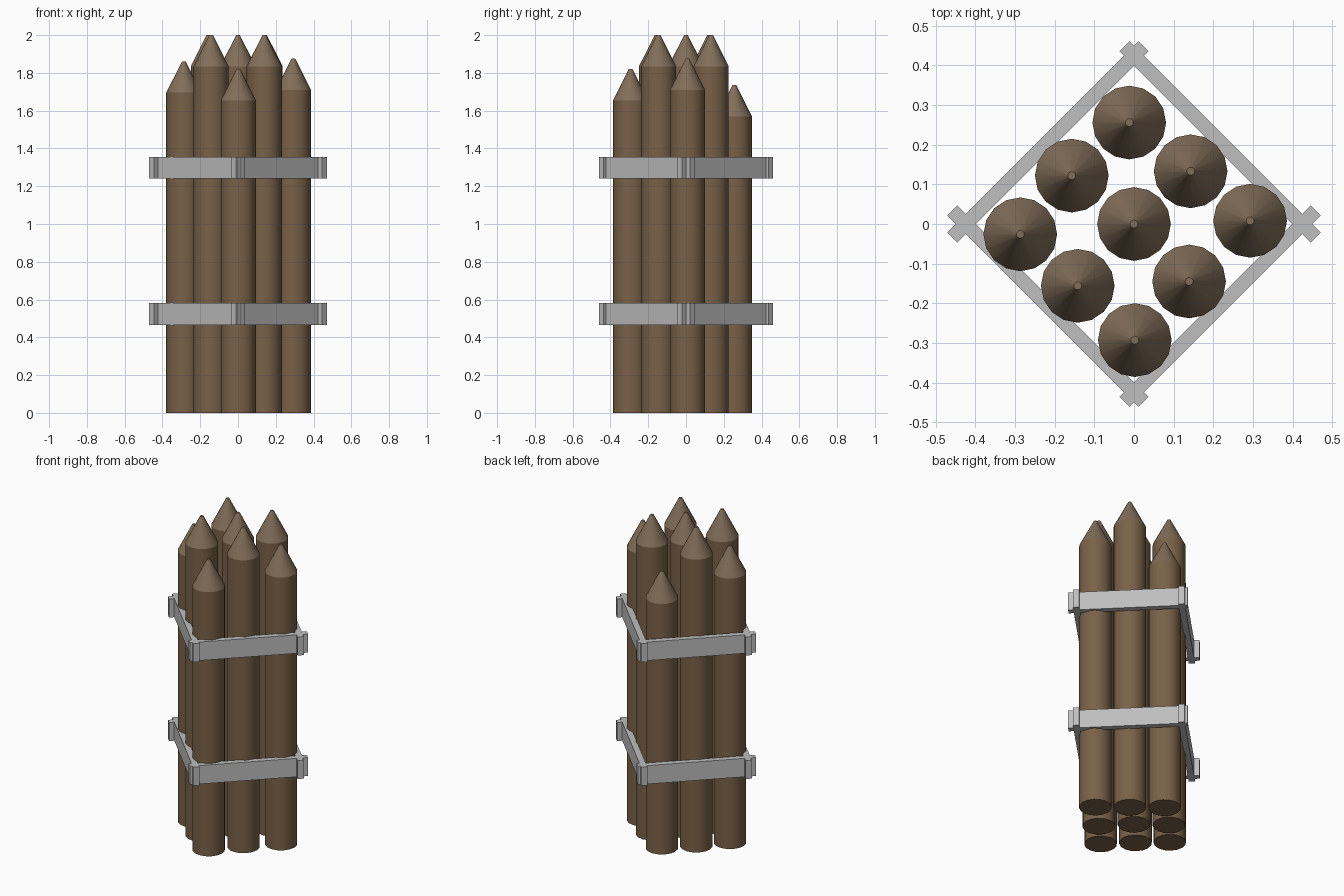
import bpy, bmesh
from math import radians, pi, sqrt
from mathutils import Matrix

cube = bpy.data.objects.get("Cube")
if cube:
    bpy.data.objects.remove(cube, do_unlink=True)


def material(name, rgb):
    mat = bpy.data.materials.new(name)
    mat.use_nodes = True
    color = (*rgb, 1)
    mat.diffuse_color = color
    mat.node_tree.nodes["Principled BSDF"].inputs["Base Color"].default_value = color
    return mat


bark = material("brown bark", (0.19, 0.12, 0.065))
cut_wood = material("pale cut wood", (0.22, 0.155, 0.10))
metal = material("grey band", (0.52, 0.52, 0.52))

SIDES, RADIUS, TIP_RADIUS, TIP_HEIGHT = 16, 0.093, 0.01, 0.165


def make_object(name, bm, mats):
    mesh = bpy.data.meshes.new(name)
    bm.to_mesh(mesh)
    bm.free()
    for mat in mats:
        mesh.materials.append(mat)
    obj = bpy.data.objects.new(name, mesh)
    bpy.context.collection.objects.link(obj)
    return obj


def log(name, x, y, height):
    """Round post with a sharpened, blunt-ended tip."""
    bm = bmesh.new()
    shoulder = height - TIP_HEIGHT
    bmesh.ops.create_cone(bm, cap_ends=True, segments=SIDES, radius1=RADIUS, radius2=RADIUS,
                          depth=shoulder, matrix=Matrix.Translation((0, 0, shoulder / 2)))
    top = max(bm.faces, key=lambda f: f.calc_center_median().z)
    # Raise the top cap into the sharpened point
    raised = bmesh.ops.extrude_face_region(bm, geom=[top])["geom"]
    bm.faces.remove(top) if top.is_valid else None
    for v in (g for g in raised if isinstance(g, bmesh.types.BMVert)):
        v.co.x *= TIP_RADIUS / RADIUS
        v.co.y *= TIP_RADIUS / RADIUS
        v.co.z = height
    bmesh.ops.recalc_face_normals(bm, faces=bm.faces)
    for f in bm.faces:
        f.material_index = int(f.calc_center_median().z > shoulder + 0.01)
    obj = make_object(name, bm, [bark, cut_wood])
    obj.location = (x, y, 0)
    bpy.ops.object.select_all(action="DESELECT")
    obj.select_set(True)
    bpy.context.view_layer.objects.active = obj
    bpy.ops.object.shade_smooth_by_angle(angle=radians(25))


# Bundle of nine posts in a diamond
log("log_center", 0, 0, 2.0)
log("log_front", 0.002, -0.293, 1.82)
log("log_back", -0.012, 0.256, 1.735)
log("log_left", 0.293, 0.008, 1.875)
log("log_right", -0.287, -0.026, 1.86)
log("log_front_left", 0.139, -0.145, 2.0)
log("log_front_right", -0.142, -0.156, 2.0)
log("log_back_left", 0.143, 0.133, 2.0)
log("log_back_right", -0.157, 0.122, 2.0)

# Two bands, each of four crossing bars
BAR = (0.682, 0.036, 0.116)
for band, z in (("lower", 0.524), ("upper", 1.298)):
    for side, sx, sy in (("back_left", 1, 1), ("back_right", -1, 1),
                         ("front_right", -1, -1), ("front_left", 1, -1)):
        bm = bmesh.new()
        bmesh.ops.create_cube(bm, size=1, matrix=Matrix.Diagonal((*BAR, 1)))
        bar = make_object(f"{band}_band_{side}", bm, [metal])
        shift, offset = 0.007 / sqrt(2), 0.30 / sqrt(2)
        bar.location = (sx * (offset + shift), sy * (offset - shift), z)
        bar.rotation_euler.z = -sx * sy * pi / 4
